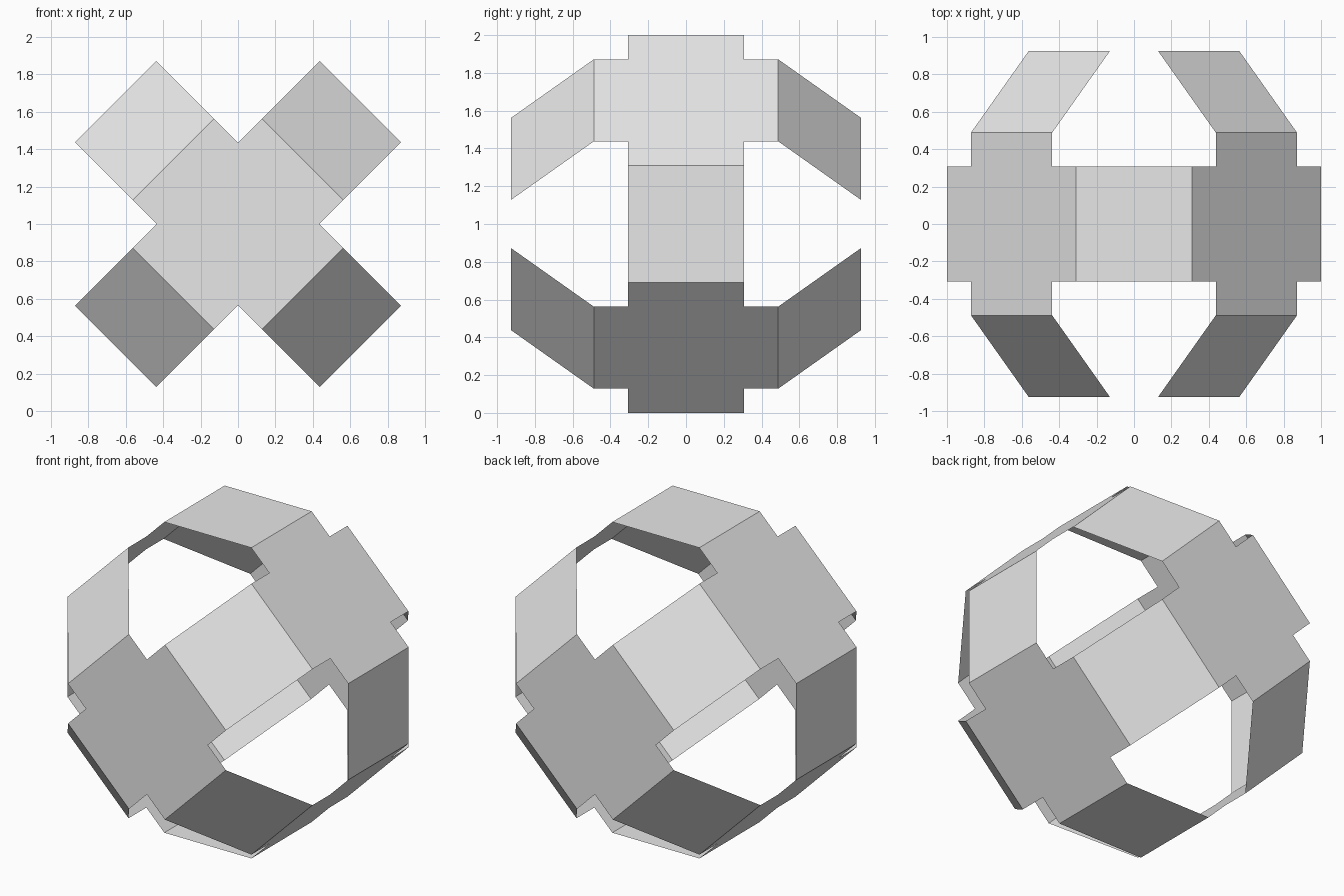
import bpy, bmesh, math
from itertools import combinations
from mathutils import Matrix, Vector

if "Cube" in bpy.data.objects:
    bpy.data.objects.remove(bpy.data.objects["Cube"], do_unlink=True)

REACH = 0.926   # distance of each cross plate from the centre
ARM = 0.488     # half length of a cross plate
WIDTH = 0.307   # half width of every band
PLACE = Matrix.Translation((0, 0, 1)) @ Matrix.Rotation(math.radians(45), 4, 'Y')
AXES = [Vector(row) for row in Matrix.Identity(3)]

grey = bpy.data.materials.new("light_grey")
grey.use_nodes = True
colour = (0.8, 0.8, 0.8, 1)
grey.diffuse_color = colour
grey.node_tree.nodes["Principled BSDF"].inputs["Base Color"].default_value = colour


def add_sheet(name, points):
    """One flat sheet facing away from the centre."""
    bm = bmesh.new()
    face = bm.faces.new([bm.verts.new(p) for p in points])
    face.normal_update()
    if face.normal.dot(face.calc_center_median()) < 0:
        face.normal_flip()
    bm.transform(PLACE)
    mesh = bpy.data.meshes.new(name)
    bm.to_mesh(mesh)
    bm.free()
    mesh.materials.append(grey)
    bpy.context.collection.objects.link(bpy.data.objects.new(name, mesh))


# Six plus-shaped plates, one on each end of the three axes
for i, n in enumerate(AXES):
    a, b = AXES[(i + 1) % 3], AXES[(i + 2) % 3]
    for side in (1, -1):
        outline = []
        for u, v in ((a, b), (b, -a), (-a, -b), (-b, a)):
            outline += [u * ARM + v * -WIDTH, u * ARM + v * WIDTH, u * WIDTH + v * WIDTH]
        # Walk the arms in order round the plate
        outline.sort(key=lambda p: math.atan2(p.dot(b), p.dot(a)))
        add_sheet("cross_plate", [p + n * side * REACH for p in outline])

# Twelve sloping panels joining neighbouring plates
for a, b in combinations(AXES, 2):
    across = a.cross(b) * WIDTH
    for s in (1, -1):
        for t in (1, -1):
            near = a * s * REACH + b * t * ARM
            far = a * s * ARM + b * t * REACH
            add_sheet("sloping_panel", [near - across, near + across, far + across, far - across])
